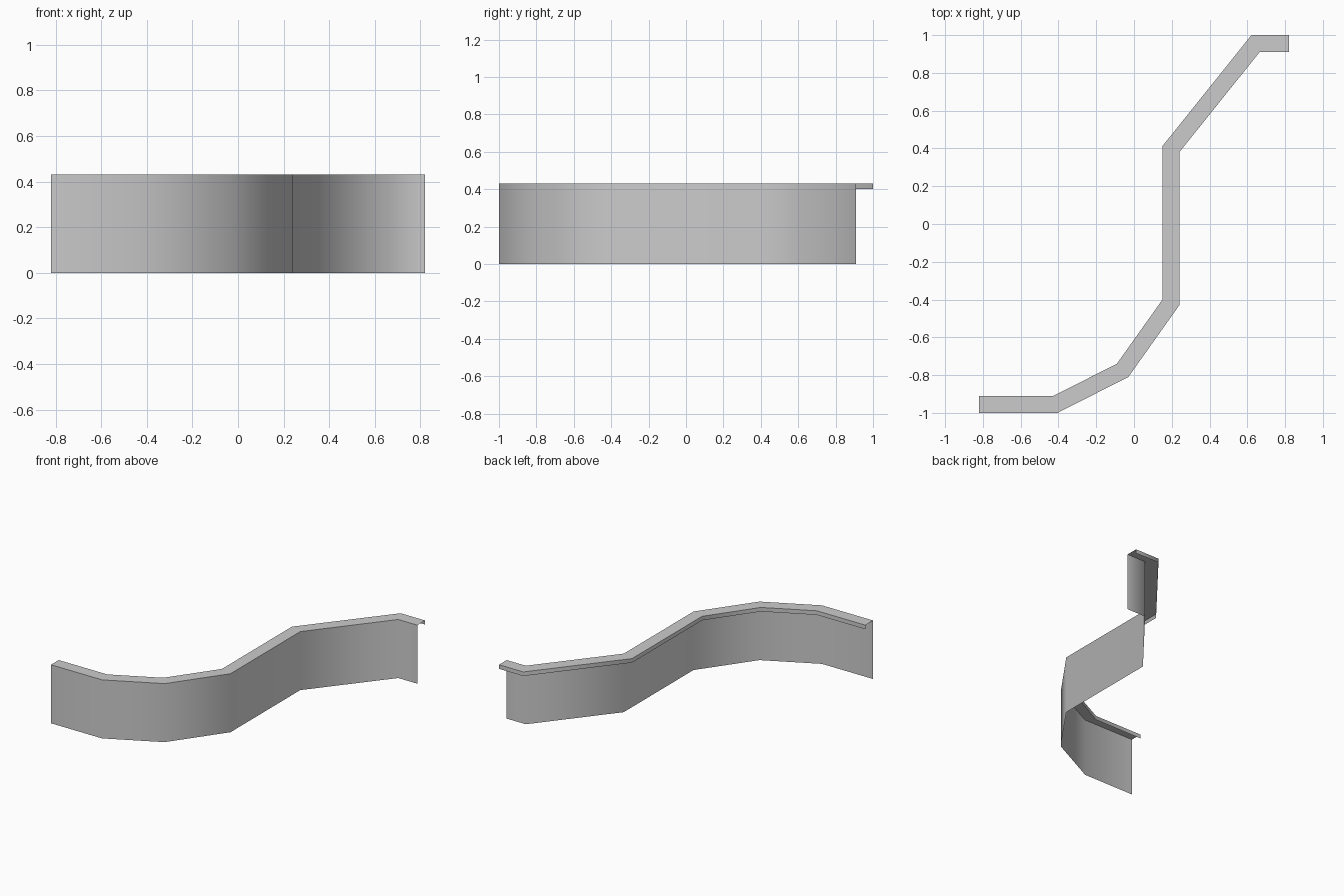
import bpy
import bmesh
import math
from mathutils import Vector

cube = bpy.data.objects.get("Cube")
if cube:
    bpy.data.objects.remove(cube, do_unlink=True)

HEIGHT, DEPTH, LIP = 0.43, 0.09, 0.03

# Plan of the wall's front face, from its right end to its left end
path = [Vector(p) for p in (
    (-0.82, -1), (-0.405, -1), (-0.03, -0.81), (0.24, -0.43),
    (0.24, 0.38), (0.665, 0.91), (0.82, 0.91))]

# Cross-section as (distance behind the face, height): wall, ledge, back lip
section = [(0, 0), (0, HEIGHT), (DEPTH, HEIGHT), (DEPTH, HEIGHT - LIP)]


def side(a, b):
    """Unit normal pointing behind the run from a to b."""
    d = (b - a).normalized()
    return Vector((-d.y, d.x))


def mitre(i):
    """Offset direction that keeps the ledge an even width at a bend."""
    before = side(path[max(i - 1, 0)], path[max(i, 1)])
    last = len(path) - 1
    after = side(path[min(i, last - 1)], path[min(i + 1, last)])
    return (before + after) / (1 + before.dot(after))


# Sweep the open section along the plan
bm = bmesh.new()
rows = []
for i, p in enumerate(path):
    out = mitre(i)
    rows.append([bm.verts.new((*(p + out * d), z)) for d, z in section])
for r, s in zip(rows, rows[1:]):
    for k in range(len(section) - 1):
        bm.faces.new((r[k], s[k], s[k + 1], r[k + 1]))

mesh = bpy.data.meshes.new("curved_wall")
bm.to_mesh(mesh)
bm.free()
wall = bpy.data.objects.new("curved_wall", mesh)
bpy.context.collection.objects.link(wall)

# Plain grey finish
grey = bpy.data.materials.new("plain_grey")
grey.use_nodes = True
colour = (0.6, 0.6, 0.6, 1)
grey.diffuse_color = colour
grey.node_tree.nodes["Principled BSDF"].inputs["Base Color"].default_value = colour
mesh.materials.append(grey)

# Soft bends along the wall, crisp ledge corners
bpy.ops.object.select_all(action="DESELECT")
wall.select_set(True)
bpy.context.view_layer.objects.active = wall
bpy.ops.object.shade_smooth_by_angle(angle=math.radians(60))
